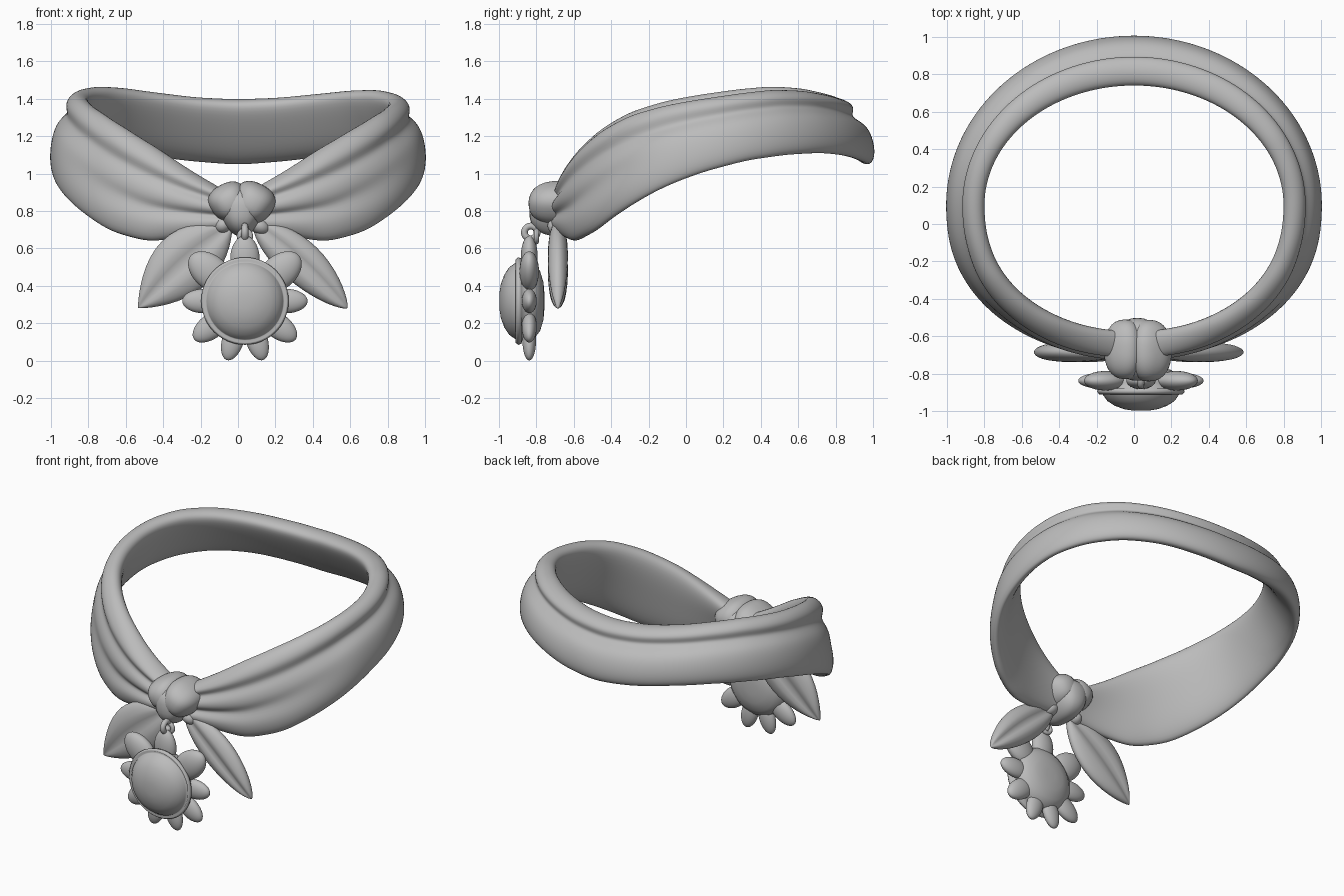
import bpy, bmesh, math
from mathutils import Vector, Matrix

if "Cube" in bpy.data.objects:
    bpy.data.objects.remove(bpy.data.objects["Cube"], do_unlink=True)

GREY = (0.5, 0.5, 0.5, 1)
mat = bpy.data.materials.new("plain grey")
mat.use_nodes = True
mat.diffuse_color = GREY
mat.node_tree.nodes["Principled BSDF"].inputs["Base Color"].default_value = GREY


def finish(name, bm, subdivide=0):
    bmesh.ops.recalc_face_normals(bm, faces=bm.faces[:])
    for f in bm.faces:
        f.smooth = True
    me = bpy.data.meshes.new(name)
    bm.to_mesh(me)
    bm.free()
    me.materials.append(mat)
    ob = bpy.data.objects.new(name, me)
    bpy.context.collection.objects.link(ob)
    if subdivide:
        mod = ob.modifiers.new("smooth", "SUBSURF")
        mod.levels = mod.render_levels = subdivide


def bridge(bm, rings, closed):
    """Join rings of points with quads, wrapping the last ring if closed."""
    vs = [[bm.verts.new(p) for p in ring] for ring in rings]
    for i in range(len(vs) if closed else len(vs) - 1):
        a, b = vs[i], vs[(i + 1) % len(vs)]
        for j in range(len(a)):
            k = (j + 1) % len(a)
            bm.faces.new((a[j], a[k], b[k], b[j]))
    return vs


def lobe(bm, centre, radii, tilt, power=1.0, taper=0.0):
    """Boxy ellipsoid, wider at the top by taper, leaning about the front-back axis."""
    new = bmesh.ops.create_uvsphere(bm, u_segments=32, v_segments=20, radius=1)["verts"]
    turn = Matrix.Rotation(math.radians(tilt), 3, "Y")
    for v in new:
        p = Vector([math.copysign(abs(c) ** power, c) * r for c, r in zip(v.co, radii)])
        p.x *= 1 + taper * v.co.z
        v.co = turn @ p + Vector(centre)


def blade(name, base, tip, y, width, thick, taper, groove=0.0, bow=0.0, pinch=0.0):
    """Padded leaf from base to tip in the x-z plane; pinch sharpens both ends."""
    base, tip = Vector((base[0], y, base[1])), Vector((tip[0], y, tip[1]))
    axis = tip - base
    side = axis.normalized().cross(Vector((0, 1, 0)))
    bm = bmesh.new()
    bmesh.ops.create_uvsphere(bm, u_segments=32, v_segments=20, radius=1)
    for v in bm.verts:
        s = min(1, max(0, (v.co.z + 1) / 2))
        w = v.co.x * width * (1 + taper * (0.5 - s)) * (4 * s * (1 - s)) ** (pinch / 2)
        w += bow * math.sin(math.pi * s)
        d = v.co.y * thick * (1 - groove * math.exp(-(v.co.x / 0.25) ** 2))
        v.co = base + axis * s + side * w + Vector((0, d, 0))
    finish(name, bm)


# Neck band: section blends from one wide roll at the back to three folds in front
BACK = [(.2, 1), (.45, .98), (.64, .87), (.56, .75), (.64, .69), (.86, .6), (.99, .43),
        (1.05, .22), (1.02, .04), (.87, -.03), (.58, .12), (.3, .42), (.02, .76), (-.02, .93)]
FRONT = [(.35, 1.02), (.75, .97), (1, .82), (.76, .7), (1.02, .6), (1.02, .43), (.78, .36),
         (1.06, .24), (.9, .02), (.6, -.03), (.4, .12), (.25, .4), (.08, .7), (.08, .94)]
TOP = [.87, 1.0, 1.14, 1.25, 1.335, 1.39, 1.43, 1.455, 1.47, 1.46, 1.435, 1.41, 1.40]
LOW = [.71, .67, .635, .69, .80, .91, 1.01, 1.07, 1.10, 1.11, 1.095, 1.065, 1.045]


def sample(table, deg):
    i = min(int(deg / 15), len(table) - 2)
    return table[i] + (table[i + 1] - table[i]) * (deg / 15 - i)


rings = []
STEPS = 48
for n in range(STEPS):
    ang = n * 360 / STEPS
    deg = min(ang, 360 - ang)
    c, s = math.cos(math.radians(ang)), math.sin(math.radians(ang))
    mix = max(0, min(1, (75 - deg) / 55))
    # The left side sits slightly lower
    top, low = sample(TOP, deg) - .025 * max(0, s) ** 2, sample(LOW, deg)
    inner, outer = (.8, .66 if c > 0 else .64), (1, .83 if c > 0 else .9)
    if c > 0:
        c = c ** .87
    ring = []
    for b, f in zip(BACK, FRONT):
        u, v = (b[k] + (f[k] - b[k]) * mix for k in (0, 1))
        rx, ry = (inner[k] + (outer[k] - inner[k]) * u for k in (0, 1))
        ring.append((rx * s, .1 - ry * c, low + (top - low) * v))
    rings.append(ring)
bm = bmesh.new()
bridge(bm, rings, True)
finish("neck_band", bm, 2)

# Knot: wedge-shaped body, two leaning lobes on top, small tucks at the sides
bm = bmesh.new()
lobe(bm, (.018, -.67, .8), (.115, .168, .135), 0, .8, .35)
lobe(bm, (-.045, -.67, .845), (.105, .16, .105), -28, .85, .15)
lobe(bm, (.078, -.677, .84), (.112, .165, .112), 28, .85, .15)
lobe(bm, (.115, -.68, .72), (.06, .06, .045), 30)
lobe(bm, (-.08, -.68, .725), (.05, .06, .045), -30)
finish("knot", bm)

# Tails hanging below the knot
blade("right_tail", (-.03, .73), (-.535, .28), -.685, .165, .06, .2, .4, -.017, .9)
blade("left_tail", (.08, .74), (.585, .28), -.685, .113, .06, .2, .4, .016, .5)

# Pendant disc: domed face, raised rim and rounded back
CX, CZ = .037, .318
PROFILE = [(.04, -.998), (.09, -.99), (.14, -.972), (.18, -.946), (.204, -.912), (.21, -.898),
           (.222, -.912), (.234, -.898), (.229, -.88), (.212, -.876), (.213, -.85),
           (.2, -.812), (.16, -.78), (.1, -.762), (.04, -.757)]
bm = bmesh.new()
turns = [2 * math.pi * k / 48 for k in range(48)]
vs = bridge(bm, [[(CX + r * math.cos(a), y, CZ + r * math.sin(a)) for a in turns]
                 for r, y in PROFILE], False)
bm.faces.new(vs[0])
bm.faces.new(vs[-1])
finish("pendant_disc", bm)


# Petals around the disc: angle, reach, half width, half thickness
def petal(name, deg, reach, width, thick):
    d = Vector((math.cos(math.radians(deg)), math.sin(math.radians(deg))))
    mid = Vector((CX, CZ))
    blade(name, mid + d * .12, mid + d * reach, -.838, width, thick, .1)


petal("top_petal", 90, .35, .078, .045)
for label, flip in (("left", False), ("right", True)):
    for part, deg, reach, width, thick in (("upper", 40, .378, .09, .052), ("side", 0, .335, .065, .04),
                                           ("lower", -37, .34, .066, .04), ("bottom", -73, .33, .058, .036)):
        petal(f"{label}_{part}_petal", 180 - deg if flip else deg, reach, width, thick)


# Hanging links
def link(name, centre, radius, tube, axis):
    bm = bmesh.new()
    ring = []
    for a in (2 * math.pi * k / 28 for k in range(28)):
        out = Vector((0, math.cos(a), math.sin(a)))
        ring.append([Matrix.Rotation(axis, 3, "Z") @ (out * (radius + tube * math.cos(b)))
                     + Vector((math.cos(axis), math.sin(axis), 0)) * tube * math.sin(b) + Vector(centre)
                     for b in (2 * math.pi * k / 12 for k in range(12))])
    bridge(bm, ring, True)
    finish(name, bm)


link("pendant_link", (CX, -.83, .685), .034, .018, 0)
link("knot_link", (CX, -.80, .665), .03, .014, math.pi / 2)
